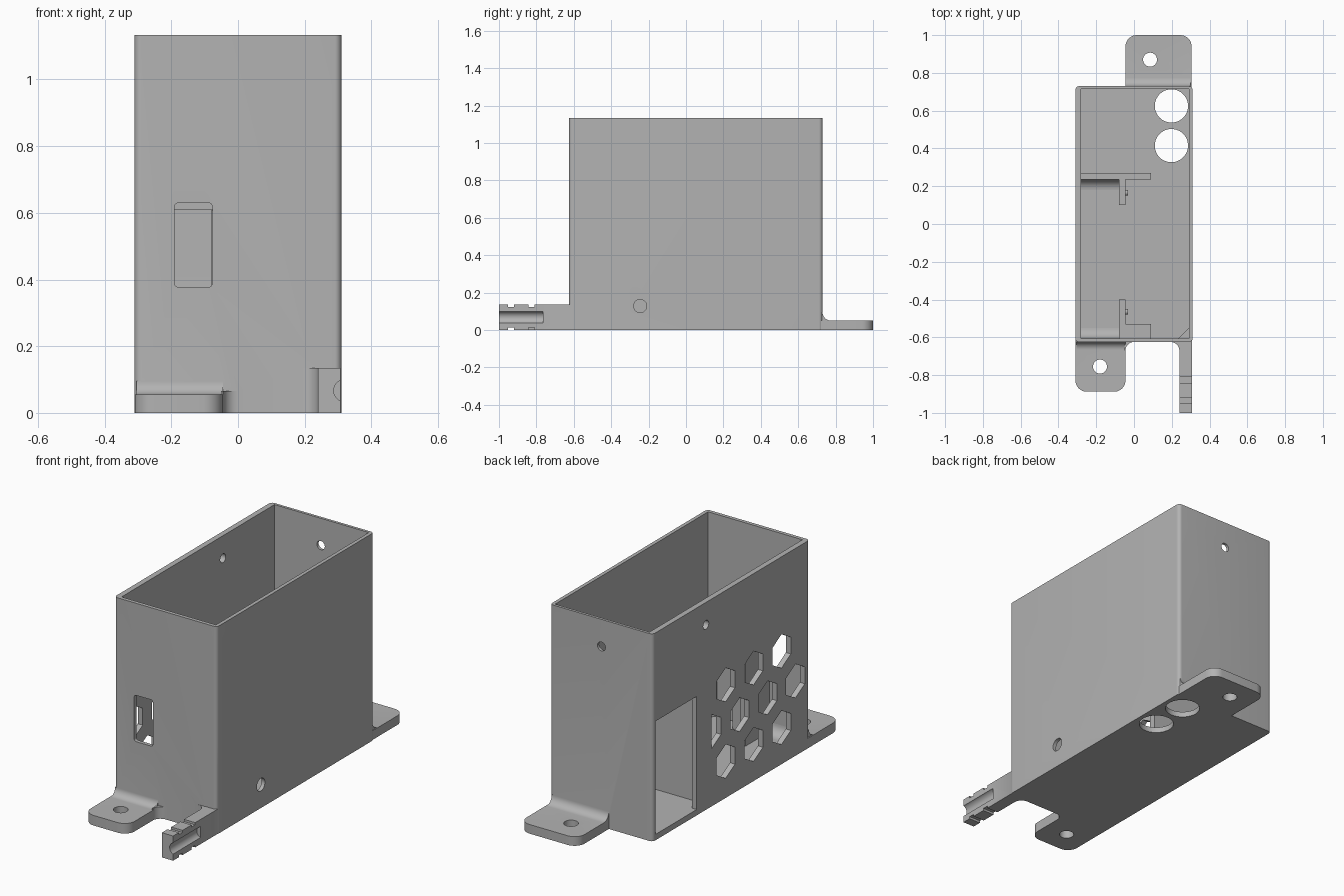
import bpy, bmesh, math
from mathutils import Vector

if "Cube" in bpy.data.objects:
    bpy.data.objects.remove(bpy.data.objects["Cube"], do_unlink=True)

gray = bpy.data.materials.new("gray_plastic")
gray.use_nodes = True
COLOR = (0.45, 0.45, 0.45, 1)
gray.diffuse_color = COLOR
gray.node_tree.nodes["Principled BSDF"].inputs["Base Color"].default_value = COLOR

FLOOR, TOP = 0.03, 1.133
FRONT, BACK, SIDE = -0.625, 0.73, 0.31
IN_L, IN_R, IN_F, IN_B = -0.28, 0.29, -0.605, 0.715


# ---- outline helpers -------------------------------------------------
def arc(cx, cy, r, start, end, n=8):
    return [(cx + r * math.cos(math.radians(start + (end - start) * i / n)),
             cy + r * math.sin(math.radians(start + (end - start) * i / n)))
            for i in range(n + 1)]


def rect(x0, x1, y0, y1, r=0):
    if not r:
        return [(x0, y0), (x1, y0), (x1, y1), (x0, y1)]
    return (arc(x1 - r, y1 - r, r, 0, 90) + arc(x0 + r, y1 - r, r, 90, 180)
            + arc(x0 + r, y0 + r, r, 180, 270) + arc(x1 - r, y0 + r, r, 270, 360))


def ngon(cx, cy, r, n=32, turn=0):
    return [(cx + r * math.cos(turn + 2 * math.pi * i / n),
             cy + r * math.sin(turn + 2 * math.pi * i / n)) for i in range(n)]


def cove(cx, cy, dx, dy, r, e=0.006):
    """Concave fillet in a corner, sunk slightly into both neighbours."""
    curve = [(cx + dx * (r + u), cy + dy * (r + v)) for u, v in arc(0, 0, r, 270, 180)]
    return ([(cx - dx * e, cy - dy * e), (cx + dx * r, cy - dy * e)] + curve
            + [(cx - dx * e, cy + dy * r)])


# ---- solid helpers ---------------------------------------------------
def prism(name, outline, axis, lo, hi):
    place = {"x": lambda a, b, h: (h, a, b), "y": lambda a, b, h: (a, h, b),
             "z": lambda a, b, h: (a, b, h)}[axis]
    bm = bmesh.new()
    face = bm.faces.new([bm.verts.new(place(a, b, lo)) for a, b in outline])
    ext = bmesh.ops.extrude_face_region(bm, geom=[face])
    bmesh.ops.translate(bm, verts=[v for v in ext["geom"] if isinstance(v, bmesh.types.BMVert)],
                        vec=Vector(place(0, 0, hi - lo)))
    bmesh.ops.recalc_face_normals(bm, faces=bm.faces)
    mesh = bpy.data.meshes.new(name)
    bm.to_mesh(mesh)
    bm.free()
    mesh.materials.append(gray)
    ob = bpy.data.objects.new(name, mesh)
    bpy.context.scene.collection.objects.link(ob)
    return ob


def select(ob):
    bpy.ops.object.select_all(action="DESELECT")
    ob.select_set(True)
    bpy.context.view_layer.objects.active = ob


def combine(target, others, operation):
    for other in others:
        other.hide_render = True
        select(target)
        mod = target.modifiers.new("combine", "BOOLEAN")
        mod.operation, mod.solver, mod.object = operation, "EXACT", other
        bpy.ops.object.modifier_apply(modifier=mod.name)
        bpy.data.objects.remove(other, do_unlink=True)


def smooth(ob):
    select(ob)
    bpy.ops.object.shade_smooth_by_angle(angle=math.radians(30))


# ---- housing: shell, mounting tabs and latch arm ---------------------
housing = prism("housing", rect(-SIDE, SIDE, FRONT, BACK, 0.02), "z", 0, TOP)
combine(housing, [
    prism("front_tab", rect(-SIDE, -0.045, -0.888, -0.55, 0.06), "z", 0, 0.055),
    prism("front_tab_fillet", cove(FRONT, 0.055, -1, 1, 0.04), "x", -0.305, -0.045),
    prism("front_tab_side_fillet", cove(-0.045, FRONT, 1, -1, 0.045), "z", 0, 0.065),
    prism("back_tab", rect(-0.045, 0.305, 0.6, 1.0, 0.06), "z", 0, 0.05),
    prism("back_tab_fillet", cove(BACK, 0.05, 1, 1, 0.045), "x", -0.045, 0.3),
    prism("latch_arm", rect(0.24, 0.308, -1.0, -0.61), "z", 0, 0.135),
    prism("latch_arm_fillet", cove(0.24, FRONT, -1, -1, 0.045), "z", 0, 0.134),
], "UNION")

# ---- openings --------------------------------------------------------
cutters = [
    prism("cavity", rect(IN_L, IN_R, IN_F, IN_B), "z", FLOOR, 2),
    prism("side_window", rect(0.35, 0.705, FLOOR + 0.002, 0.65), "x", -0.4, -0.2),
    prism("front_slot", rect(-0.19, -0.077, 0.377, 0.63, 0.012), "y", -0.7, -0.59),
    prism("side_screw_hole", ngon(0.27, 1.01, 0.024), "x", -0.4, -0.2),
    prism("back_screw_hole", ngon(0, 0.985, 0.024), "y", 0.65, 0.8),
    prism("cable_hole", ngon(-0.245, 0.128, 0.035), "x", 0.2, 0.4),
    prism("front_tab_hole", ngon(-0.18, -0.755, 0.037), "z", -0.1, 0.2),
    prism("back_tab_hole", ngon(0.085, 0.87, 0.037), "z", -0.1, 0.2),
    prism("latch_groove", ngon(0.32, 0.067, 0.033), "y", -1.1, -0.765),
]
for y in (0.415, 0.625):
    cutters.append(prism("floor_hole", ngon(0.198, y, 0.088, 48), "z", -0.1, 0.2))
for y in (-0.935, -0.825):
    for z in (0, 0.135):
        cutters.append(prism("latch_notch", rect(y - 0.016, y + 0.016, z - 0.012, z + 0.012),
                             "x", 0.2, 0.4))

# honeycomb vents; the one beside the window is half a cell
PITCH = 0.241
for row in range(3):
    for col in range(3):
        y = 0.1 - PITCH * (col + 0.5 * (row == 1))
        z = 0.2 + PITCH * 0.866 * row
        cutters.append(prism("vent", ngon(y, z, 0.0925, 6, math.pi / 2), "x", -0.4, -0.2))
cell = ngon(0.1 + PITCH / 2, 0.2 + PITCH * 0.866, 0.0925, 6, math.pi / 2)
cutters.append(prism("half_vent", [p for p in cell if p[0] < 0.23], "x", -0.4, -0.2))
combine(housing, cutters, "DIFFERENCE")
smooth(housing)

# ---- circuit board brackets inside -----------------------------------
E = 0.005
LOW, HIGH = FLOOR - E, 0.61
back_bracket = prism("back_bracket", rect(IN_L - E, 0.09, 0.235, 0.27), "z", LOW, HIGH)
combine(back_bracket, [
    prism("back_rib", rect(-0.08, -0.045, 0.1, 0.24), "z", LOW, HIGH - 0.001),
    prism("back_foot", cove(0.235, FLOOR, -1, 1, 0.055), "x", IN_L - E, -0.075),
    prism("back_peg", ngon(0.165, 0.5, 0.015, 16), "x", -0.05, -0.033),
], "UNION")
front_bracket = prism("front_bracket", rect(-0.075, 0.09, IN_F - E, -0.53), "z", LOW, HIGH)
combine(front_bracket, [
    prism("front_rib", rect(-0.08, -0.045, IN_F - E, -0.4), "z", LOW, HIGH - 0.001),
    prism("front_foot", cove(IN_F, FLOOR, 1, 1, 0.055), "x", IN_L - E, -0.075),
    prism("front_peg", ngon(-0.465, 0.5, 0.015, 16), "x", -0.05, -0.033),
], "UNION")
smooth(back_bracket)
smooth(front_bracket)

# corner post beside the latch
prism("corner_post", [(0.235, IN_F - E), (IN_R + E, IN_F - E), (IN_R + E, -0.55),
                      (IN_R, -0.55), (0.235, IN_F)], "z", LOW, 0.66)
